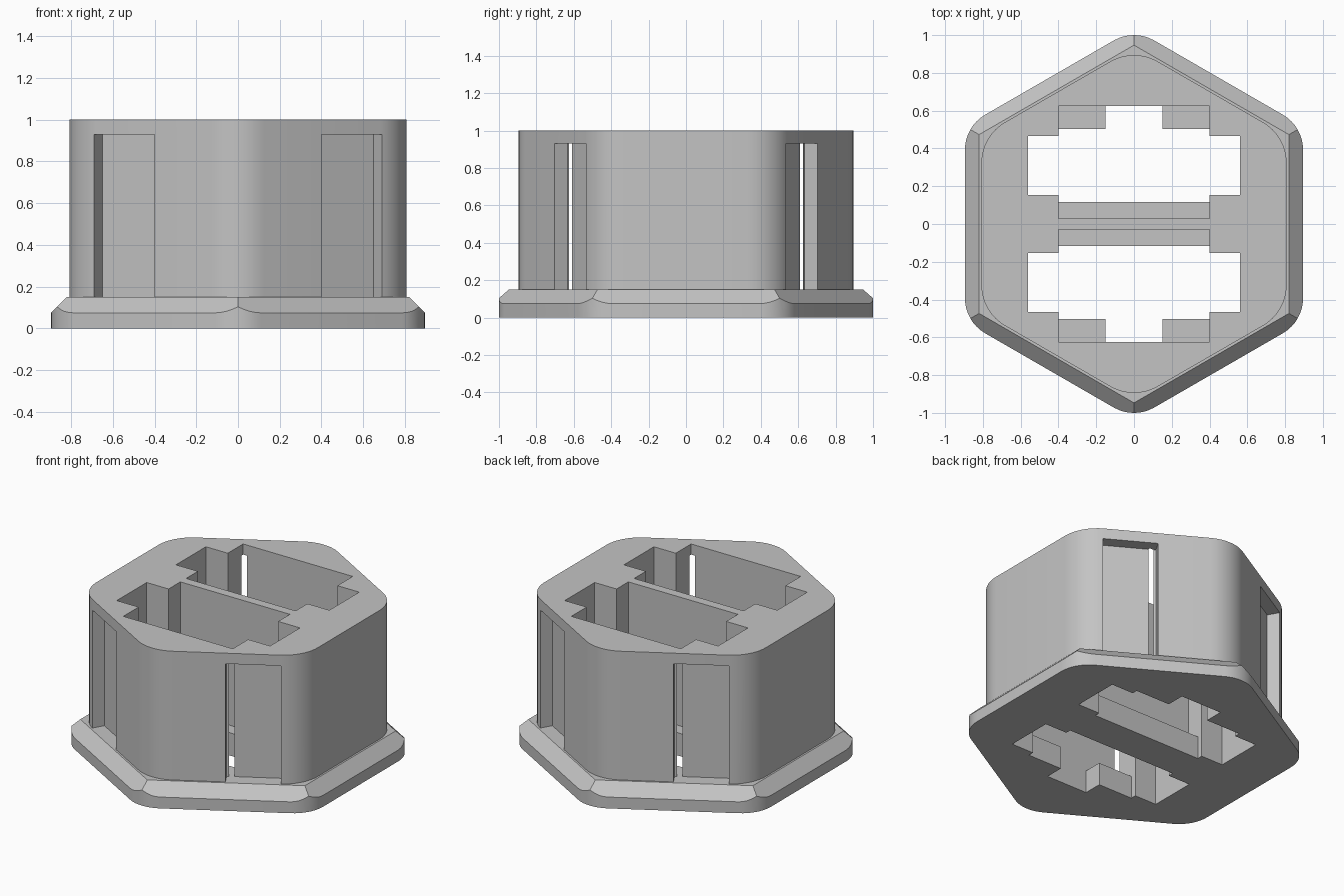
import bpy, bmesh, math
from mathutils import Vector

if "Cube" in bpy.data.objects:
    bpy.data.objects.remove(bpy.data.objects["Cube"], do_unlink=True)

grey = bpy.data.materials.new("plain grey")
grey.use_nodes = True
COLOUR = (0.55, 0.55, 0.55, 1)
grey.diffuse_color = COLOUR
grey.node_tree.nodes["Principled BSDF"].inputs["Base Color"].default_value = COLOUR


def hexagon(apothem, radius=0.0, steps=8):
    """Hexagon outline with points on +y and -y, corners rounded by radius."""
    reach = (apothem - radius) / math.cos(math.pi / 6)
    points = []
    for k in range(6):
        mid = math.pi / 2 + k * math.pi / 3
        centre = Vector((math.cos(mid), math.sin(mid))) * reach
        for i in range(steps + 1 if radius else 1):
            a = mid + (i / steps - 0.5) * math.pi / 3
            points.append(centre + radius * Vector((math.cos(a), math.sin(a))))
    return points


def solid(name, bottom, z0, z1, top=None):
    """Closed solid between a bottom outline and a matching top outline."""
    bm = bmesh.new()
    low = [bm.verts.new((p[0], p[1], z0)) for p in bottom]
    high = [bm.verts.new((p[0], p[1], z1)) for p in (top or bottom)]
    bm.faces.new(low)
    bm.faces.new(high)
    n = len(low)
    for i in range(n):
        j = (i + 1) % n
        bm.faces.new((low[i], low[j], high[j], high[i]))
    bmesh.ops.recalc_face_normals(bm, faces=bm.faces)
    mesh = bpy.data.meshes.new(name)
    bm.to_mesh(mesh)
    bm.free()
    mesh.materials.append(grey)
    obj = bpy.data.objects.new(name, mesh)
    bpy.context.collection.objects.link(obj)
    return obj


def combine(target, tool, operation):
    """Apply a boolean and discard the tool."""
    mod = target.modifiers.new(operation.lower(), "BOOLEAN")
    mod.operation, mod.object, mod.solver = operation, tool, "EXACT"
    bpy.context.view_layer.objects.active = target
    bpy.ops.object.modifier_apply(modifier=mod.name)
    bpy.data.objects.remove(tool, do_unlink=True)


def mirrored(half, side):
    """Complete an outline about x = 0 and flip it to the given y side."""
    full = half + [(-x, y) for x, y in reversed(half)]
    return [(x, y * side) for x, y in full]


LEDGE = 0.15

# Hexagonal housing
housing = solid("housing", hexagon(0.808, 0.25), 0.1, 1.0)

# Tall shallow recesses near the outer end of each slanted face
along = Vector((0.866, -0.5))
inward = Vector((-0.5, -0.866))
near, far = Vector((0.40, 0.702)), Vector((0.69, 0.5346))
recess = [near - inward * 0.1, far - inward * 0.1, far + inward * 0.08, near + inward * 0.08]
for sx in (1, -1):
    for sy in (1, -1):
        outline = [(p.x * sx, p.y * sy) for p in recess]
        combine(housing, solid("recess_cutter", outline, LEDGE, 0.93), "DIFFERENCE")

# Wider flange with chamfered top edge
flange = solid("flange", hexagon(0.895, 0.215), 0, LEDGE)
chamfer = solid("chamfer_cutter", hexagon(1.02), -0.05, LEDGE, hexagon(0.82))
combine(flange, chamfer, "INTERSECT")
combine(housing, flange, "UNION")

# Two sockets: wide above the ledge, stepped through-hole below it
upper = [(0.4, 0.03), (0.4, 0.153), (0.56, 0.153), (0.56, 0.465), (0.4, 0.465), (0.4, 0.625)]
lower = [(0.4, 0.117), (0.4, 0.153), (0.56, 0.153), (0.56, 0.465), (0.4, 0.465),
         (0.4, 0.502), (0.15, 0.502), (0.15, 0.625)]
for side in (1, -1):
    combine(housing, solid("socket_cutter", mirrored(upper, side), LEDGE, 1.1), "DIFFERENCE")
    combine(housing, solid("hole_cutter", mirrored(lower, side), -0.1, LEDGE + 0.1), "DIFFERENCE")

# Smooth rounded corners, crisp edges elsewhere
bpy.ops.object.select_all(action="DESELECT")
housing.select_set(True)
bpy.context.view_layer.objects.active = housing
bpy.ops.object.shade_smooth_by_angle(angle=math.radians(30))
